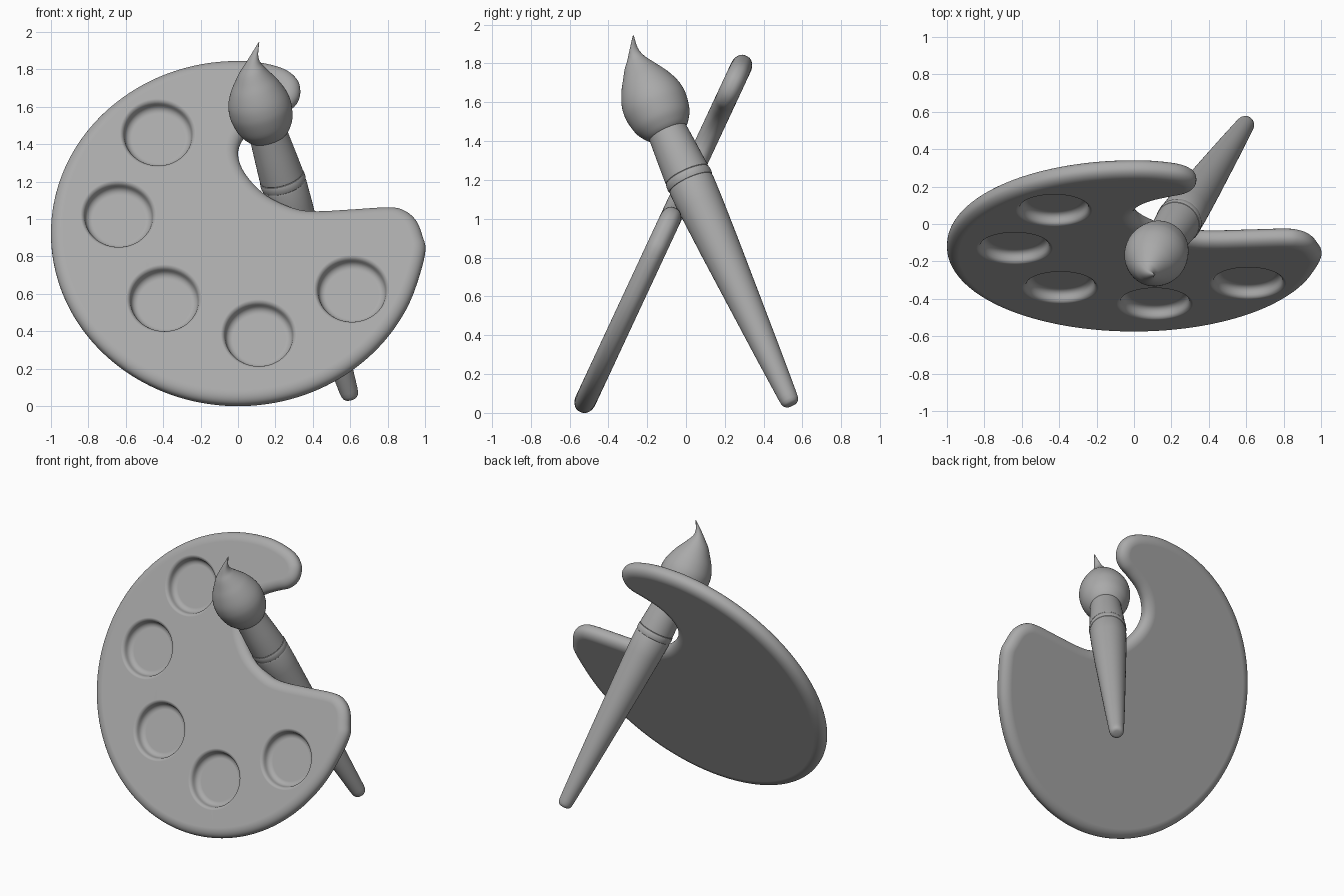
import bpy, bmesh, math
from mathutils import Vector, Matrix

if "Cube" in bpy.data.objects:
    bpy.data.objects.remove(bpy.data.objects["Cube"])

grey = bpy.data.materials.new("mid_grey")
grey.diffuse_color = (0.4, 0.4, 0.4, 1)
grey.use_nodes = True
grey.node_tree.nodes["Principled BSDF"].inputs["Base Color"].default_value = grey.diffuse_color


def make_object(name, bm):
    bmesh.ops.recalc_face_normals(bm, faces=bm.faces)
    mesh = bpy.data.meshes.new(name)
    bm.to_mesh(mesh)
    bm.free()
    mesh.materials.append(grey)
    ob = bpy.data.objects.new(name, mesh)
    bpy.context.collection.objects.link(ob)
    return ob


def skin(name, rings):
    """Bridge closed rings of points and cap both ends."""
    bm = bmesh.new()
    loops = [[bm.verts.new(p) for p in ring] for ring in rings]
    n = len(loops[0])
    for a, b in zip(loops, loops[1:]):
        for i in range(n):
            j = (i + 1) % n
            bm.faces.new((a[i], a[j], b[j], b[i]))
    bm.faces.new(loops[0])
    bm.faces.new(loops[-1])
    return make_object(name, bm)


def turned(name, base, axis, profile, n=64):
    """Circular loft: profile of (distance, radius[, centre offset])."""
    axis = Vector(axis).normalized()
    u = axis.orthogonal().normalized()
    w = axis.cross(u)
    rings = []
    for t, r, *off in profile:
        c = Vector(base) + axis * t + Vector(off[0] if off else (0, 0, 0))
        rings.append([c + r * (u * math.cos(a) + w * math.sin(a))
                      for a in (2 * math.pi * i / n for i in range(n))])
    return skin(name, rings)


def catmull(p0, p1, p2, p3, t):
    return 0.5 * (2 * p1 + (p2 - p0) * t + (2 * p0 - 5 * p1 + 4 * p2 - p3) * t * t
                  + (3 * p1 - p0 - 3 * p2 + p3) * t ** 3)


def smooth(points, steps, closed=False):
    """Catmull-Rom resampling of a point list."""
    n = len(points)
    out = []
    for i in range(n if closed else n - 1):
        k = [(i + d) % n if closed else min(max(i + d, 0), n - 1) for d in (-1, 0, 1, 2)]
        out += [catmull(*(points[j] for j in k), s / steps) for s in range(steps)]
    return out if closed else out + [points[-1]]


def finish(ob, angle=35):
    bpy.ops.object.select_all(action='DESELECT')
    ob.select_set(True)
    bpy.context.view_layer.objects.active = ob
    bpy.ops.object.shade_smooth_by_angle(angle=math.radians(angle))


# palette outline: large round plus thumb notch
key = [Vector((math.cos(math.radians(a)), 1.012 * math.sin(math.radians(a)), 0))
       for a in range(90, 350, 10)]
key += [Vector((x, y, 0)) for x, y in [
    (1.0, -0.12), (0.987, -0.02), (0.95, 0.075), (0.885, 0.132), (0.80, 0.148), (0.60, 0.135),
    (0.42, 0.125), (0.30, 0.142), (0.15, 0.22), (0.04, 0.345), (0.0, 0.465),
    (0.03, 0.565), (0.10, 0.64), (0.20, 0.695), (0.275, 0.73), (0.32, 0.78),
    (0.333, 0.842), (0.315, 0.905), (0.25, 0.963), (0.13, 1.0)]]
outline = smooth(key, 5, closed=True)
count = len(outline)
inward = []
for i in range(count):
    tan = (outline[(i + 1) % count] - outline[i - 1]).normalized()
    inward.append(Vector((-tan.y, tan.x, 0)))

# palette plate with soft rounded edge
half, inset, rise = 0.055, 0.065, 0.05
arc = [math.radians(a) for a in range(0, 91, 10)]
edge = [(inset * (1 - math.sin(a)), -half + rise * (1 - math.cos(a))) for a in arc]
edge += [(d, -z) for d, z in reversed(edge)]
palette = skin("palette", [[p + q * d + Vector((0, 0, z)) for p, q in zip(outline, inward)]
                           for d, z in edge])

# paint wells, cut with a filleted floor and a rounded rim
wells = [(-0.427, 1.455), (-0.638, 1.02), (-0.393, 0.57), (0.112, 0.383), (0.61, 0.62)]
for x, z in wells:
    base = (x, (z - 0.942) / 0.906, half)
    cutter = turned("well_cutter", base, (0, 0, 1), [
        (-0.063, 0.142), (-0.062, 0.152), (-0.058, 0.162), (-0.051, 0.171), (-0.041, 0.177),
        (-0.03, 0.18), (-0.018, 0.183), (-0.009, 0.188), (-0.003, 0.196), (0.001, 0.208), (0.03, 0.23)])
    cutter.hide_render = True
    mod = palette.modifiers.new("well", 'BOOLEAN')
    mod.operation = 'DIFFERENCE'
    mod.solver = 'EXACT'
    mod.object = cutter
    bpy.context.view_layer.objects.active = palette
    bpy.ops.object.modifier_apply(modifier=mod.name)
    bpy.data.objects.remove(cutter)
finish(palette)
palette.modifiers.new("normals", 'WEIGHTED_NORMAL').keep_sharp = True
palette.matrix_world = Matrix.Translation((0, -0.117, 0.922)) @ Matrix.Rotation(math.radians(65), 4, 'X')

# brush axis, from handle end toward the bristles
base, axis = (0.598, 0.535, 0.06), (-0.362, -0.525, 1.155)

# tapered handle
finish(turned("brush_handle", base, axis, [
    (-0.022, 0.022), (-0.019, 0.033), (-0.01, 0.042), (0.005, 0.047), (0.03, 0.05),
    (0.3, 0.068), (0.6, 0.086), (0.9, 0.104), (1.15, 0.117), (1.27, 0.121), (1.285, 0.117)]))
# raised band and ferrule
finish(turned("brush_band", base, axis, [
    (1.278, 0.114), (1.283, 0.12), (1.295, 0.123), (1.315, 0.123), (1.326, 0.12), (1.33, 0.114)]))
finish(turned("brush_ferrule", base, axis, [
    (1.322, 0.113), (1.33, 0.119), (1.345, 0.119), (1.48, 0.11), (1.62, 0.1)]))

# bristles: round belly drawn out to a curled tip
belly = [(1.57, 0.085), (1.58, 0.105), (1.605, 0.127), (1.65, 0.152), (1.72, 0.167),
         (1.77, 0.167), (1.82, 0.156)]
tip = [(1.88, 0.13, (0.004, 0, 0)), (1.93, 0.1, (0.01, 0, 0)), (1.98, 0.069, (0.018, 0, 0)),
       (2.02, 0.044, (0.031, 0.006, 0)), (2.06, 0.023, (0.053, 0.014, 0.01)),
       (2.11, 0.003, (0.092, 0.033, 0.036))]
rows = [Vector((t, r, 0, 0, 0)) for t, r in belly] + [Vector((t, r, *o)) for t, r, o in tip]
finish(turned("brush_bristles", base, axis,
              [(v[0], v[1], v[2:5]) for v in smooth(rows, 4)]), 60)
